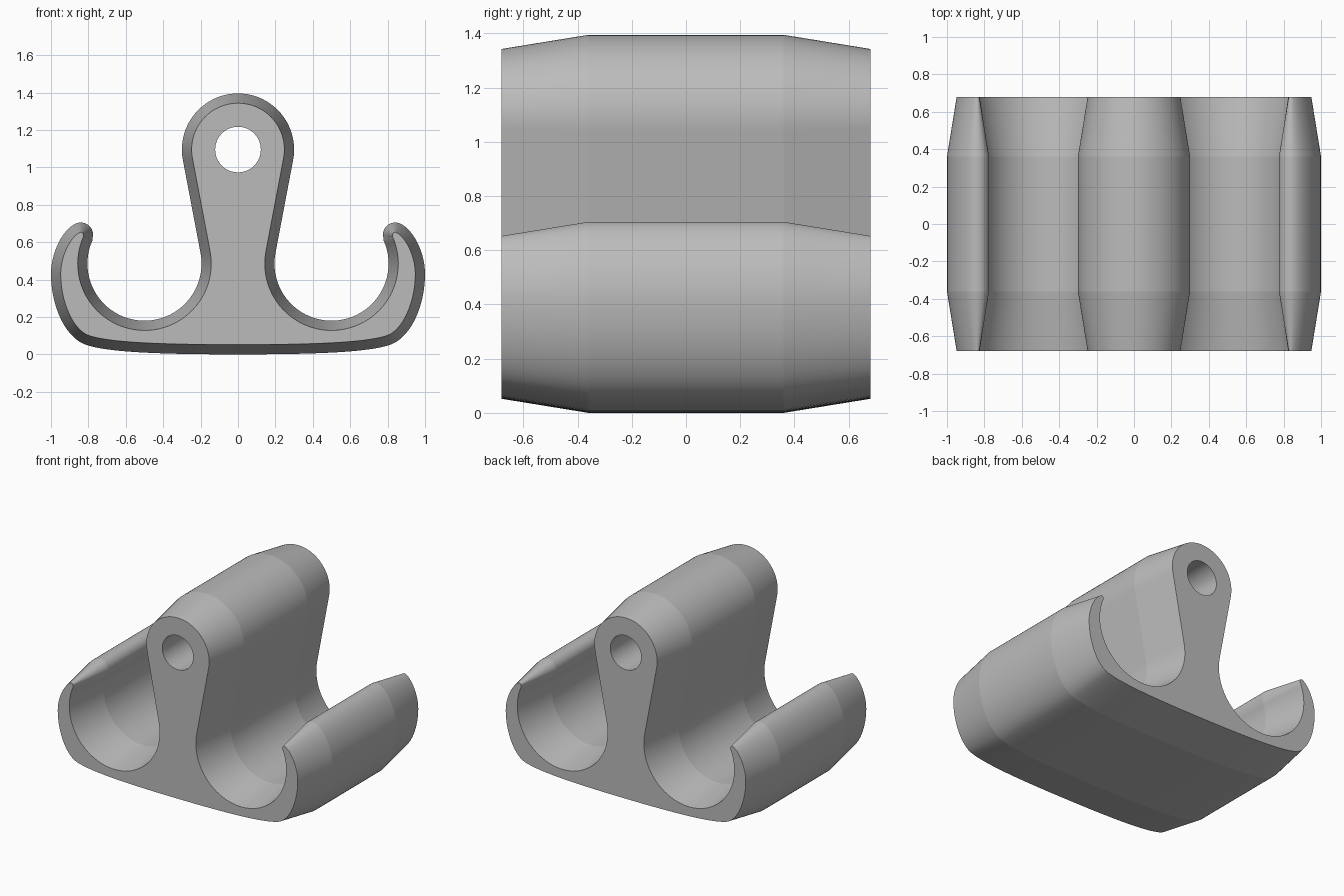
import bpy, bmesh
from math import sin, cos, pi, radians, atan2, acos, hypot
from mathutils import Vector

cube = bpy.data.objects.get("Cube")
if cube:
    bpy.data.objects.remove(cube, do_unlink=True)

HEAD, HEAD_R = Vector((0, 1.095)), 0.30
TROUGH, TROUGH_R = Vector((0.5, 0.485)), 0.305
TIP, TIP_R = Vector((0.84, 0.64)), 0.065
HOLE_R, TAPER = 0.122, 0.052
STATIONS = [(-0.68, TAPER), (-0.36, 0), (0.36, 0), (0.68, TAPER)]


def arc(center, r, a0, a1, steps, sign=1):
    """Points with outward normals; sign -1 for concave arcs."""
    out = []
    for i in range(steps + 1):
        a = a0 + (a1 - a0) * i / steps
        d = Vector((cos(a), sin(a)))
        out.append((center + d * r, d * sign))
    return out


def bezier(p0, p1, p2, p3, steps):
    """Clockwise curve, so the outward normal is left of travel."""
    p0, p1, p2, p3 = map(Vector, (p0, p1, p2, p3))
    out = []
    for i in range(1, steps + 1):
        t = i / steps
        s = 1 - t
        p = p0 * s**3 + p1 * 3*s*s*t + p2 * 3*s*t*t + p3 * t**3
        v = ((p1 - p0) * s*s + (p2 - p1) * 2*s*t + (p3 - p2) * t*t).normalized()
        out.append((p, Vector((-v.y, v.x))))
    return out


# Half outline: head, straight neck, trough, hook tip, outer wall, base
d = TROUGH - HEAD
neck = atan2(d.y, d.x) + acos((HEAD_R + TROUGH_R) / d.length)
hook = TIP - TROUGH
hook_angle = atan2(hook.y, hook.x)
half = arc(HEAD, HEAD_R, pi / 2, neck, 24)
half += arc(TROUGH, TROUGH_R, neck + pi, hook_angle + 2 * pi, 44, -1)
half += arc(TIP, TIP_R, hook_angle + pi, radians(70), 16)[1:]
half += bezier(half[-1][0], (0.932, 0.676), (1, 0.55), (1, 0.43), 14)
half += bezier((1, 0.43), (1, 0.27), (0.93, 0.09), (0.81, 0.05), 18)
half += bezier((0.81, 0.05), (0.69, 0.01), (0.4, 0), (0, 0), 14)
mirrored = [(Vector((-p.x, p.y)), Vector((-n.x, n.y))) for p, n in half[-2:0:-1]]
outline = half + mirrored
hole = arc(HEAD, HOLE_R, 0, 2 * pi, 48, 0)[:-1]

bm = bmesh.new()


def ring(points, y, inset):
    return [bm.verts.new((p.x - n.x * inset, y, p.y - n.y * inset)) for p, n in points]


def bridge(a, b):
    for i in range(len(a)):
        j = (i + 1) % len(a)
        bm.faces.new((a[i], a[j], b[j], b[i])).smooth = True


# Tapered outer skin and straight bore
skins = [ring(outline, y, t) for y, t in STATIONS]
bores = [ring(hole, y, 0) for y in (STATIONS[0][0], STATIONS[-1][0])]
for rings in (skins, bores):
    for a, b in zip(rings, rings[1:]):
        bridge(a, b)

# Crisp creases at each station, flat end caps with the hole open
for loop in skins + bores:
    for i, v in enumerate(loop):
        bm.edges.get((v, loop[i - 1])).smooth = False
for end in (0, -1):
    rim = [bm.edges.get((v, loop[i - 1]))
           for loop in (skins[end], bores[end]) for i, v in enumerate(loop)]
    bmesh.ops.triangle_fill(bm, edges=rim, use_beauty=True)
bmesh.ops.recalc_face_normals(bm, faces=bm.faces)

mesh = bpy.data.meshes.new("double_hook_body")
bm.to_mesh(mesh)
bm.free()
body = bpy.data.objects.new("double_hook_body", mesh)
bpy.context.collection.objects.link(body)

# Plain grey
grey = bpy.data.materials.new("grey")
grey.use_nodes = True
color = (0.5, 0.5, 0.5, 1)
grey.diffuse_color = color
grey.node_tree.nodes["Principled BSDF"].inputs["Base Color"].default_value = color
mesh.materials.append(grey)
